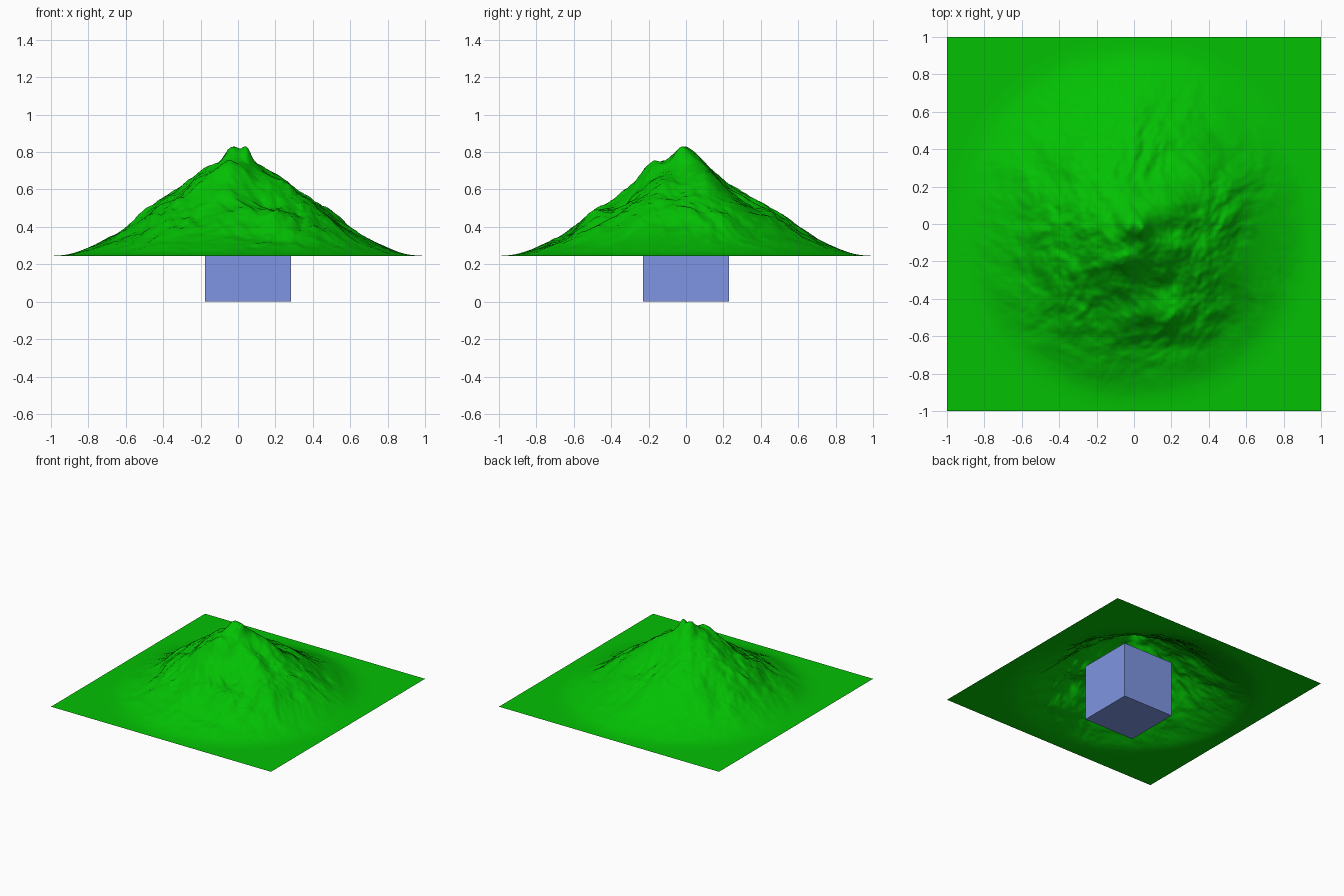
import bpy, bmesh, math
from mathutils import Vector, noise

if "Cube" in bpy.data.objects:
    bpy.data.objects.remove(bpy.data.objects["Cube"])

BASE = 0.245      # height of the flat land
RISE = 0.585      # height of the summit above it
CELLS = 180

def material(name, colour):
    m = bpy.data.materials.new(name)
    m.diffuse_color = (*colour, 1)
    m.use_nodes = True
    m.node_tree.nodes["Principled BSDF"].inputs["Base Color"].default_value = m.diffuse_color
    return m

def add_object(name, bm, mat):
    mesh = bpy.data.meshes.new(name)
    bm.to_mesh(mesh)
    bm.free()
    ob = bpy.data.objects.new(name, mesh)
    bpy.context.collection.objects.link(ob)
    mesh.materials.append(mat)
    return ob

# Mountain slope: height above the land at every 0.1 of radius
PROFILE = [.57, .50, .43, .358, .283, .213, .145, .088, .043, .010, 0, 0, 0]

# Shoulders, gullies and the bowl: x, y, width x, width y, height
BUMPS = [(.12, -.50, .28, .08, .035), (.20, -.66, .30, .06, -.025),
         (.20, -.32, .18, .09, -.015), (.26, .12, .12, .05, .020),
         (.20, -.04, .12, .06, -.045), (.18, .30, .12, .11, -.035),
         (.00, .22, .14, .10, -.035),
         (.10, .52, .18, .07, .012), (-.45, -.20, .18, .08, .010),
         (-.05, -.19, .07, .06, .045), (-.19, -.04, .06, .07, .020),
         (-.11, -.02, .03, .06, -.020), (.05, -.03, .03, .04, .038),
         (.01, -.03, .02, .06, -.015), (-.40, .02, .10, .08, .020),
         (.42, .05, .12, .07, .020)]

def slope(r):
    # smooth curve through the profile heights
    i = int(r * 10)
    if i > 9:
        return 0
    t = r * 10 - i
    p0, p1, p2, p3 = (PROFILE[k] for k in (abs(i - 1), i, i + 1, i + 2))
    return p1 + .5 * t * (p2 - p0 + t * (2 * p0 - 5 * p1 + 4 * p2 - p3
                                         + t * (3 * (p1 - p2) + p3 - p0)))

def height(x, y):
    base = slope(math.hypot(x, y))
    if base <= 0:
        return 0
    fade = min(1, base / .2)
    h = base
    for bx, by, sx, sy, a in BUMPS:
        h += fade * a * math.exp(-((x - bx) / sx) ** 2 - ((y - by) / sy) ** 2)
    # rocky detail, rougher on the southern side
    rough = .026 + .012 * max(0, min(1, .5 - y))
    warp = noise.noise(Vector((x * 2.5, y * 2.5, 4.2))) * .15
    p = Vector((x + warp, y - warp, 1.7)) * 4.5
    return max(0, h + fade * rough * noise.fractal(p, 0.8, 2.0, 5))

# Mountain land sheet
bm = bmesh.new()
bmesh.ops.create_grid(bm, x_segments=CELLS, y_segments=CELLS, size=1)
for v in bm.verts:
    v.co.z = height(v.co.x, v.co.y)
top = max(v.co.z for v in bm.verts)
for v in bm.verts:
    v.co.z = BASE + v.co.z * RISE / top
for f in bm.faces:
    f.smooth = True
add_object("mountain_land", bm, material("grass green", (.001, .53, .001)))

# Cube under the mountain
bm = bmesh.new()
bmesh.ops.create_cube(bm, size=0.46)
bmesh.ops.translate(bm, verts=bm.verts, vec=(.054, 0, .23))
add_object("base_cube", bm, material("soft blue", (.21, .30, .76)))
